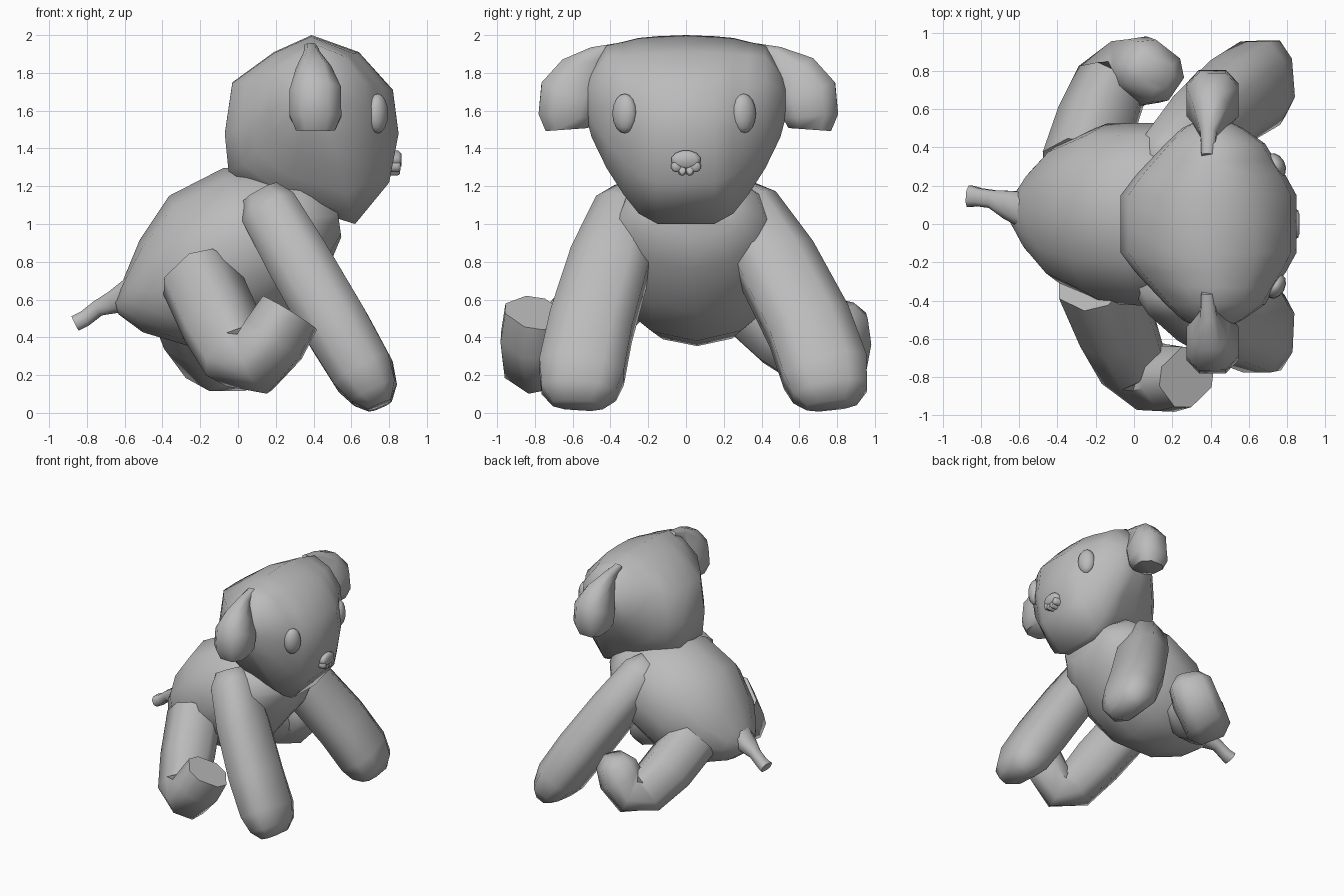
import bpy, bmesh
from math import sin, cos, pi, radians, copysign
from mathutils import Vector, Matrix

cube = bpy.data.objects.get("Cube")
if cube:
    bpy.data.objects.remove(cube)

grey = bpy.data.materials.new("plush grey")
grey.use_nodes = True
COLOUR = (0.5, 0.5, 0.5, 1)
grey.diffuse_color = COLOUR
grey.node_tree.nodes["Principled BSDF"].inputs["Base Color"].default_value = COLOUR


def finish(name, bm, angle=60):
    bmesh.ops.recalc_face_normals(bm, faces=bm.faces)
    mesh = bpy.data.meshes.new(name)
    bm.to_mesh(mesh)
    bm.free()
    mesh.materials.append(grey)
    ob = bpy.data.objects.new(name, mesh)
    bpy.context.collection.objects.link(ob)
    bpy.ops.object.select_all(action="DESELECT")
    ob.select_set(True)
    bpy.context.view_layer.objects.active = ob
    bpy.ops.object.shade_smooth_by_angle(angle=radians(angle))


def outline(sides, power=1, phase=.5):
    """Unit cross-section; power under 1 makes it squarer."""
    turns = [2 * pi * (i + phase) / sides for i in range(sides)]
    return [[copysign(abs(f) ** power, f) for f in (cos(a), sin(a))] for a in turns]


def loft(name, sections, profile, angle=60):
    """Skin a profile along sections given as (centre, u axis, v axis)."""
    bm = bmesh.new()
    rings = [[bm.verts.new(c + u * p + v * q) for p, q in profile] for c, u, v in sections]
    sides = len(profile)
    for a, b in zip(rings, rings[1:]):
        for i in range(sides):
            j = (i + 1) % sides
            bm.faces.new((a[i], a[j], b[j], b[i]))
    bm.faces.new(rings[0])
    bm.faces.new(rings[-1])
    finish(name, bm, angle)


def limb(name, path, across, profile=outline(8, .75), angle=60):
    """Tube through (x, y, z, half width, half thickness) points."""
    pts = [Vector(p[:3]) for p in path]
    sections = []
    for i, p in enumerate(path):
        t = (pts[min(i + 1, len(pts) - 1)] - pts[max(i - 1, 0)]).normalized()
        u = Vector(across)
        u = (u - t * u.dot(t)).normalized()
        sections.append((pts[i], u * p[3], t.cross(u) * p[4]))
    loft(name, sections, profile, angle)


# Body, tilted up from the tail to the neck
limb("body", [(-.64, .07, .56, .07, .04), (-.55, .065, .58, .21, .16),
              (-.39, .06, .635, .365, .31), (-.15, .055, .765, .47, .44),
              (.11, .05, .915, .48, .425), (.39, .03, 1.03, .39, .28),
              (.53, .03, 1.05, .24, .12)], (0, 1, 0), outline(12, 1, 0), 80)

# Head: side outline lofted across its width, broad crown and tapered chin
side_outline = [(.85, 1.48), (.82, 1.71), (.64, 1.91), (.39, 2), (.19, 1.91),
                (-.03, 1.75), (-.07, 1.48), (-.05, 1.28), (.2, 1.12), (.46, 1.05),
                (.62, 1), (.8, 1.22)]
head_profile = [((x - .39) / .46, (z - 1.5) / .5) for x, z in side_outline]
half = [(.15, .39, .46, 1.497, .497), (.25, .4, .395, 1.52, .465),
        (.33, .41, .33, 1.56, .405), (.42, .425, .26, 1.62, .325),
        (.5, .41, .16, 1.64, .18), (.54, .41, .08, 1.68, .07)]
stations = [(-y, *r) for y, *r in reversed(half)] + [(0, .39, .46, 1.5, .5)] + half
loft("head", [(Vector((x, y, z)), Vector((rx, 0, 0)), Vector((0, 0, rz)))
              for y, x, rx, z, rz in stations], head_profile, 80)

# Front legs, each splayed by its own amount
for name, side, foot_y in (("right", -1, .56), ("left", 1, .75)):
    def at(f):
        return side * (.3 + (foot_y - .3) * f)
    limb(name + "_front_leg",
         [(.12, at(-.05), 1.16, .1, .11), (.17, at(.05), 1.07, .18, .165),
          (.33, at(.4), .79, .225, .18), (.52, at(.78), .46, .235, .185),
          (.66, at(.97), .22, .24, .175), (.72, at(1.03), .11, .21, .135),
          (.75, at(1.05), .04, .14, .07)], (0, 1, 0))

# Hind legs, bent at the ankle with the paws turned up
limb("right_hind_leg",
     [(-.2, -.3, .71, .2, .2), (-.09, -.55, .47, .2, .2), (-.01, -.73, .3, .18, .18),
      (.09, -.8, .27, .18, .17), (.19, -.81, .39, .18, .16), (.275, -.8, .53, .17, .145)],
     (.7, .66, -.4), angle=50)
limb("left_hind_leg",
     [(-.28, .3, .64, .2, .2), (-.2, .53, .43, .2, .2), (-.12, .72, .29, .19, .18),
      (-.03, .79, .28, .18, .17), (.05, .8, .38, .18, .17), (.1, .8, .5, .17, .15),
      (.12, .8, .57, .1, .08)], (.7, -.58, -.4))

# Tail
limb("tail", [(-.55, .07, .64, .1, .09), (-.65, .1, .59, .08, .065),
              (-.74, .13, .555, .05, .045), (-.81, .14, .5, .05, .045),
              (-.86, .145, .475, .06, .045)], (0, 1, 0))

# Floppy ears, narrow at the root and boxy at the tip
for name, side, out in (("right", -1, 0), ("left", 1, .025)):
    limb(name + "_ear",
         [(.385, side * .36, 1.94, .035, .02), (.39, side * .47, 1.89, .045, .06),
          (.4, side * (.55 + out), 1.79, .1, .14),
          (.41, side * (.615 + out), 1.69, .145, .17),
          (.41, side * (.635 + out), 1.57, .145, .155),
          (.41, side * (.63 + out), 1.5, .11, .12)], (1, 0, 0))

# Eyes, flattened ovals facing outward
for name, y, turn in (("right", -.325, -.5), ("left", .305, .5)):
    bm = bmesh.new()
    bmesh.ops.create_uvsphere(bm, u_segments=12, v_segments=8, radius=1)
    m = (Matrix.Translation((.74, y, 1.585)) @ Matrix.Rotation(turn, 4, "Z")
         @ Matrix.Diagonal((.05, .07, .105, 1)))
    bmesh.ops.transform(bm, matrix=m, verts=bm.verts)
    finish(name + "_eye", bm, 80)

# Nose: a rounded cap over four small lobes
for i, (y, z, ry, rz) in enumerate([(0, 1.34, .08, .05), (-.05, 1.305, .03, .032),
                                   (-.02, 1.285, .025, .03), (.02, 1.285, .025, .03),
                                   (.05, 1.305, .03, .032)]):
    x = .82 + .12 * (z - 1.3)
    loft("nose_cap" if i == 0 else f"nose_lobe_{i}",
         [(Vector((x + d, y, z)), Vector((0, ry * s, 0)), Vector((0, 0, rz * s)))
          for d, s in ((-.03, 1), (.025, 1), (.04, .7))], outline(12))
